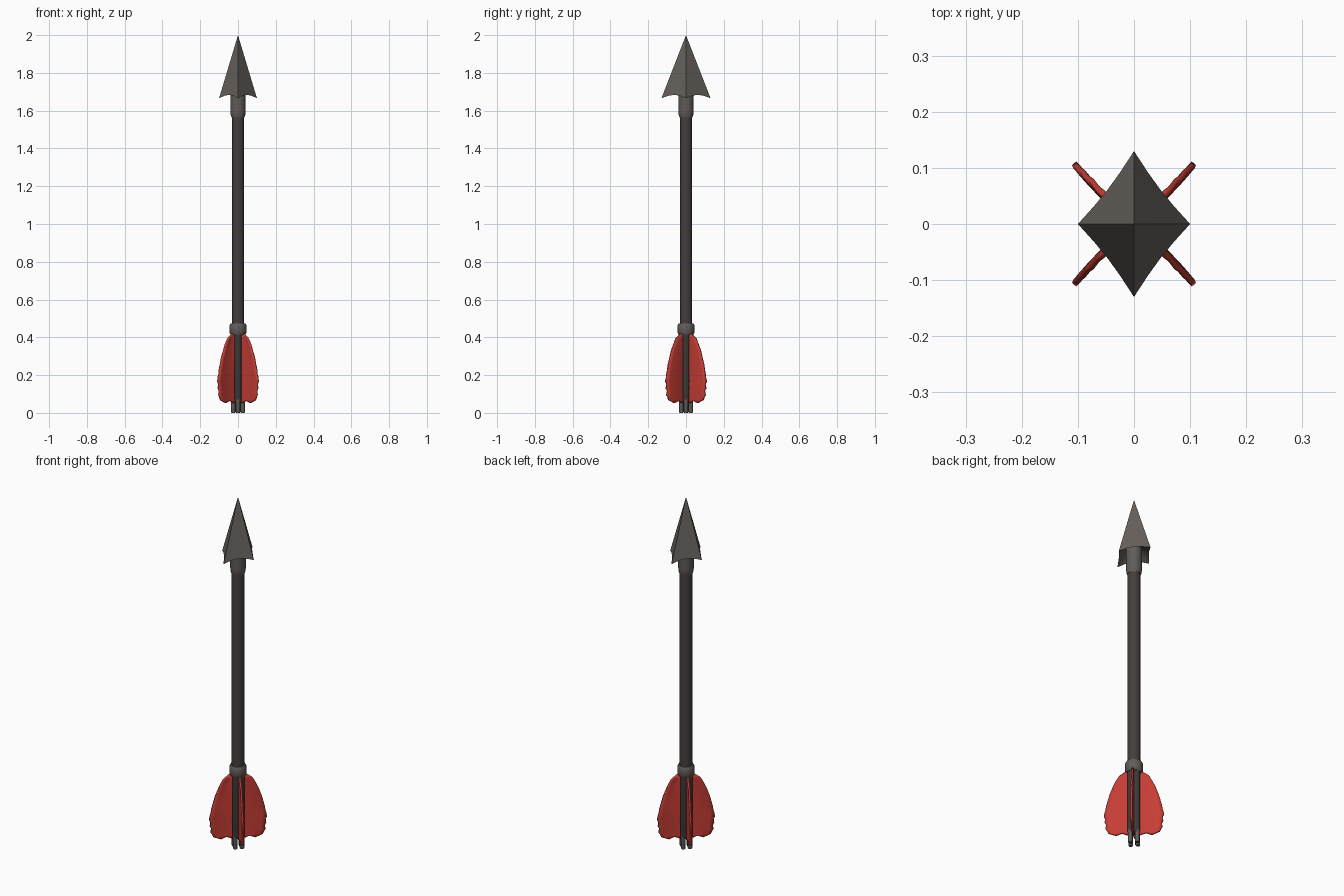
import bpy, bmesh, math
from mathutils import Vector

if "Cube" in bpy.data.objects:
    bpy.data.objects.remove(bpy.data.objects["Cube"])


def material(name, rgb):
    m = bpy.data.materials.new(name)
    m.diffuse_color = (*rgb, 1)
    m.use_nodes = True
    m.node_tree.nodes["Principled BSDF"].inputs["Base Color"].default_value = m.diffuse_color
    return m


STEEL = material("dark steel", (0.13, 0.115, 0.102))
BAND = material("grey band metal", (0.12, 0.108, 0.1))
WOOD = material("dark brown wood", (0.062, 0.047, 0.046))
TAIL = material("charcoal", (0.046, 0.043, 0.039))
RED = material("feather red", (0.56, 0.047, 0.036))


def finish(name, bm, mat, smooth=35):
    bmesh.ops.recalc_face_normals(bm, faces=bm.faces)
    me = bpy.data.meshes.new(name)
    bm.to_mesh(me)
    bm.free()
    me.materials.append(mat)
    ob = bpy.data.objects.new(name, me)
    bpy.context.collection.objects.link(ob)
    bpy.ops.object.select_all(action='DESELECT')
    ob.select_set(True)
    bpy.context.view_layer.objects.active = ob
    if smooth:
        bpy.ops.object.shade_smooth_by_angle(angle=math.radians(smooth))
    return ob


def lathe(name, profile, mat, sides=24, center=(0, 0), lobe=0.0):
    """Stack of rings (radius, z); lobe pulls the diagonals inwards."""
    bm = bmesh.new()
    rings = []
    for r, z in profile:
        ring = []
        for i in range(sides):
            a = 2 * math.pi * i / sides
            k = r - lobe * math.sin(2 * a) ** 4
            ring.append(bm.verts.new((center[0] + k * math.cos(a),
                                      center[1] + k * math.sin(a), z)))
        rings.append(ring)
    for lo, hi in zip(rings, rings[1:]):
        for i in range(sides):
            j = (i + 1) % sides
            bm.faces.new((lo[i], lo[j], hi[j], hi[i]))
    bm.faces.new(rings[0])
    bm.faces.new(rings[-1])
    return finish(name, bm, mat)


# Arrowhead: four-sided point with drooping barbs and a hollowed underside
bm = bmesh.new()
tip = bm.verts.new((0, 0, 2.0))
outer, inner = [], []
for i in range(16):
    a = 2 * math.pi * i / 16
    q, t = divmod(i, 4)
    t /= 4
    corners = [Vector((0.10, 0)), Vector((0, 0.13)), Vector((-0.10, 0)), Vector((0, -0.13))]
    p = corners[q].lerp(corners[(q + 1) % 4], t)
    mid = math.sin(math.pi * t)
    p *= 1 - 0.06 * mid
    outer.append(bm.verts.new((p.x, p.y, 1.666 + 0.018 * mid)))
    inner.append(bm.verts.new((0.036 * math.cos(a), 0.036 * math.sin(a), 1.715)))
for i in range(16):
    j = (i + 1) % 16
    bm.faces.new((outer[i], outer[j], tip))
    bm.faces.new((outer[j], outer[i], inner[i], inner[j]))
bm.faces.new(inner)
finish("arrowhead", bm, STEEL, 30)

# Socket, shaft and collar
lathe("head_socket", [(0.034, 1.565), (0.038, 1.575), (0.041, 1.60), (0.041, 1.72)], BAND)
lathe("shaft", [(0.033, 0.42), (0.033, 1.60)], WOOD)
lathe("collar", [(0.038, 0.412), (0.045, 0.424), (0.045, 0.463), (0.039, 0.474)], BAND)

# Grooved tail that holds the feathers, with four nock prongs beneath
lathe("tail_grip", [(0.034, 0.06), (0.037, 0.075), (0.037, 0.42)], TAIL, 32, lobe=0.008)
for i in range(4):
    a = i * math.pi / 2
    lathe("nock_prong", [(0.010, 0.0), (0.012, 0.006), (0.012, 0.075)], BAND, 12,
          (0.025 * math.cos(a), 0.025 * math.sin(a)))

# Feather outline as (height, reach), scalloped on the lower half
OUTLINE = [(0.418, 0.044), (0.395, 0.075), (0.365, 0.092), (0.33, 0.108), (0.295, 0.121),
           (0.26, 0.131), (0.225, 0.140), (0.205, 0.143), (0.19, 0.147), (0.165, 0.152),
           (0.153, 0.144), (0.13, 0.148), (0.117, 0.140), (0.095, 0.144), (0.083, 0.136),
           (0.068, 0.130), (0.058, 0.105)]
COLS = 6
for k in range(4):
    a = math.pi / 4 + k * math.pi / 2
    out = Vector((math.cos(a), math.sin(a), 0))
    side = Vector((-out.y, out.x, 0)) * (1 if k % 2 else -1)
    bm = bmesh.new()
    rows = []
    for n, (z, reach) in enumerate(OUTLINE):
        row = []
        for c in range(COLS + 1):
            t = c / COLS
            bow = 0.004 * math.sin(math.pi * t) + 0.0012 * (-1) ** n * t
            p = out * (0.015 + (reach - 0.015) * t) + side * bow
            drop = 0.006 * math.sin(3 * math.pi * t) if n == len(OUTLINE) - 1 else 0
            row.append(bm.verts.new((p.x, p.y, z - drop)))
        rows.append(row)
    for r0, r1 in zip(rows, rows[1:]):
        for c in range(COLS):
            bm.faces.new((r0[c], r0[c + 1], r1[c + 1], r1[c]))
    feather = finish("feather", bm, RED, 40)
    mod = feather.modifiers.new("thickness", 'SOLIDIFY')
    mod.thickness = 0.010
    mod.offset = 0
